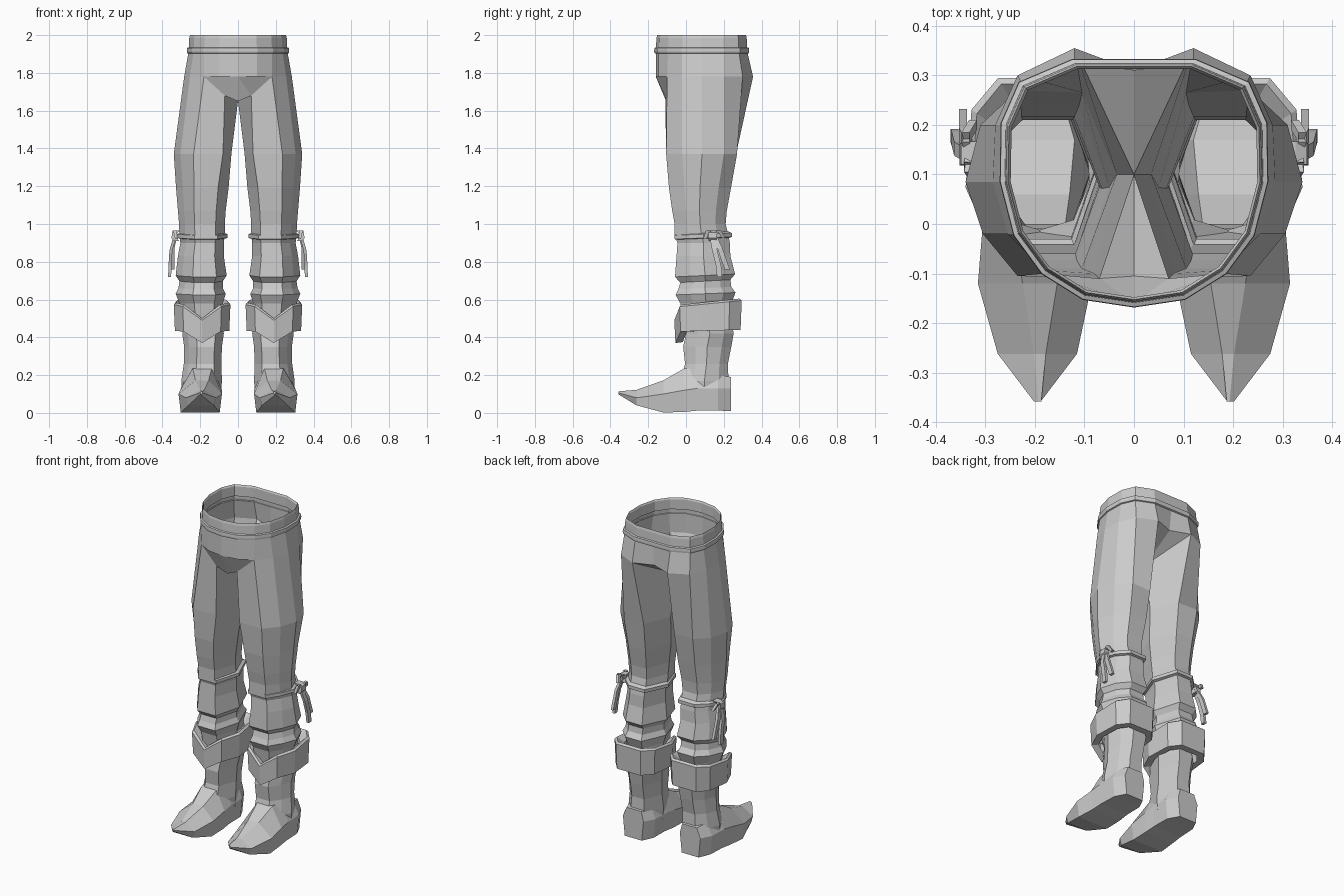
import bpy, bmesh
from mathutils import Vector

grey = bpy.data.materials.new("plain_grey")
grey.diffuse_color = (0.6, 0.6, 0.6, 1)


def make(name, rings=(), faces=(), closed=True, caps=(False, False), mirror=True, loose=()):
    """Loft a list of point rings, add extra polygons, mirror across x."""
    bm = bmesh.new()
    vr = [[bm.verts.new(p) for p in r] for r in rings]
    for a, b in zip(vr, vr[1:]):
        n = len(a)
        for i in range(n if closed else n - 1):
            j = (i + 1) % n
            bm.faces.new((a[i], a[j], b[j], b[i]))
    if caps[0]:
        bm.faces.new(vr[0])
    if caps[1]:
        bm.faces.new(vr[-1])
    for poly in loose:
        bm.faces.new([bm.verts.new(p) for p in poly])
    bmesh.ops.remove_doubles(bm, verts=bm.verts, dist=0.0005)
    bmesh.ops.recalc_face_normals(bm, faces=bm.faces)
    me = bpy.data.meshes.new(name)
    bm.to_mesh(me)
    bm.free()
    me.materials.append(grey)
    ob = bpy.data.objects.new(name, me)
    bpy.context.collection.objects.link(ob)
    if mirror:
        m = ob.modifiers.new("mirror", "MIRROR")
        m.use_clip = True
    return ob


# Octagonal leg section: front inner, front outer, ... back inner, inner
LEG = [(.2, 0), (.66, 0), (.87, .25), (1, .5), (.87, .8), (.64, 1), (.22, 1), (0, .5)]
# Squarer cuff section, starting at the front middle
CUFF = [(.5, 0), (.84, .08), (1, .38), (.96, .82), (.78, 1), (.22, 1), (.04, .82), (0, .38), (.16, .08)]


def ring(z, x0, x1, y0, y1, shape=LEG, dz=0.0):
    return [(x0 + u * (x1 - x0), y0 + v * (y1 - y0), z + dz * v) for u, v in shape]


# Hips: half rings from front centre to back centre
hip = [(0, -.16), (.10, -.145), (.18, -.10), (.255, -.02), (.285, .085),
       (.28, .20), (.235, .30), (.12, .355), (0, .31)]
waist = [(0, -.16), (.10, -.145), (.18, -.095), (.235, -.02), (.262, .085),
         (.26, .20), (.225, .28), (.12, .325), (0, .325)]


def level(pts, z, s=1.0):
    return [(x * s, .085 + (y - .085) * s, z) for x, y in pts]


H = level(hip, 1.78)
make("hips", [level(waist, 1.93, .95), level(waist, 1.99, .95), level(waist, 2.0, .97),
              level(waist, 1.985, .985), level(waist, 1.91), H], closed=False)

# Belt around the waist
make("belt", [level(waist, 1.90, .985), level(waist, 1.905, 1.03), level(waist, 1.915, 1.035),
              level(waist, 1.932, 1.03), level(waist, 1.938, .97)], closed=False)

# Crotch panel, underside and seat
A, K, S = (.07, -.11, 1.68), (0, -.105, 1.65), (0, .10, 1.65)
make("crotch", loose=[(H[0], H[1], H[2], A), (H[0], A, K), (K, A, S), (H[7], H[8], S)])

# Trouser legs with gathered lower folds
top = [A, H[2], H[3], H[4], H[5], H[6], H[7], S]
thigh = [(.08, -.10, 1.37), (.235, -.105, 1.37), (.305, -.02, 1.37), (.34, .085, 1.37),
         (.31, .2, 1.37), (.235, .27, 1.37), (.105, .265, 1.37), (.035, .10, 1.37)]
make("trouser_leg", [top, thigh,
     ring(1.19, .05, .328, -.09, .238), ring(1.07, .065, .318, -.073, .216),
     ring(1.0, .07, .312, -.06, .21), ring(.94, .07, .31, -.06, .225),
     ring(.90, .075, .305, -.045, .232), ring(.83, .075, .318, -.05, .235),
     ring(.72, .06, .33, -.058, .26, dz=.015), ring(.69, .08, .31, -.03, .235, dz=.015),
     ring(.655, .08, .315, -.04, .24, dz=.012), ring(.625, .065, .33, -.055, .262, dz=.012),
     ring(.58, .08, .31, -.03, .24), ring(.45, .085, .29, -.01, .24)])

# Tie band below the knee
make("knee_band", [ring(.915, .075, .30, -.04, .23, dz=.012), ring(.92, .056, .322, -.06, .243, dz=.012),
                   ring(.94, .056, .322, -.06, .243, dz=.012), ring(.95, .075, .30, -.04, .22, dz=.012)])


# Folded boot cuff with a pointed dip in front
def cuff(z, grow, dip, lift):
    r = ring(z, .04 - grow, .34 + grow, -.062 - grow, .295 + grow, CUFF, lift)
    r[0] = (r[0][0], r[0][1], z - dip)
    return r


make("boot_cuff", [cuff(.55, -.05, .06, .02), cuff(.57, -.012, .07, .035), cuff(.56, 0, .07, .035),
                   cuff(.43, -.006, .06, .01), cuff(.43, -.045, .055, .01)])

# Boot shaft
make("boot_shaft", [ring(.50, .085, .29, -.01, .24), ring(.42, .075, .295, .0, .252),
                    ring(.35, .085, .285, -.015, .24), ring(.26, .088, .287, -.005, .222),
                    ring(.17, .085, .30, -.03, .225), ring(.1, .09, .295, -.03, .23)],
     caps=(False, True))


# Foot: cross sections from heel to upturned toe
def section(y, xi, xo, zb, zs, zt, t):
    c = .19
    e = .012
    return [(xi + e, y, zb), (xo - e, y, zb), (xo, y, zs), (c + t, y, zt), (c - t, y, zt), (xi, y, zs)]


make("boot_foot", [section(.238, .125, .265, .01, .13, .19, .05),
                   section(.17, .09, .298, .012, .13, .20, .07),
                   section(.06, .088, .303, .012, .13, .235, .06),
                   section(-.01, .085, .306, .005, .12, .235, .05),
                   section(-.12, .085, .315, .002, .10, .172, .035),
                   section(-.262, .115, .275, .04, .08, .122, .012),
                   section(-.358, .188, .202, .098, .106, .114, .003)], caps=(True, True))


# Tied cords at the outer side of each knee
def cord(name, pts, w=.014, t=.008):
    rings = []
    for p in map(Vector, pts):
        rings.append([p + Vector(o) for o in ((-t, -w, 0), (t, -w, 0), (t, w, 0), (-t, w, 0))])
    make(name, rings, caps=(True, True), mirror=False)


for side, s, dy in (("right", 1, 0), ("left", -1, .0)):
    cord(side + "_knot", [(s * .312, .145 + dy, .965), (s * .335, .142 + dy, .955),
                          (s * .338, .14 + dy, .925), (s * .325, .14 + dy, .91)], .022, .014)
    cord(side + "_long_cord", [(s * .335, .14 + dy, .93), (s * .355, .152 + dy, .86),
                               (s * .36, .172 + dy, .78), (s * .362, .178 + dy, .72)])
    cord(side + "_short_cord", [(s * .33, .15 + dy, .935), (s * .345, .18 + dy, .87),
                                (s * .345, .218 + dy, .76)])
    cord(side + "_front_loop", [(s * .33, .145 + dy, .94), (s * .335, .115 + dy, .965),
                                (s * .325, .10 + dy, .92)], .01)
    cord(side + "_back_loop", [(s * .33, .145 + dy, .94), (s * .34, .175 + dy, .965),
                               (s * .325, .20 + dy, .925)], .01)
